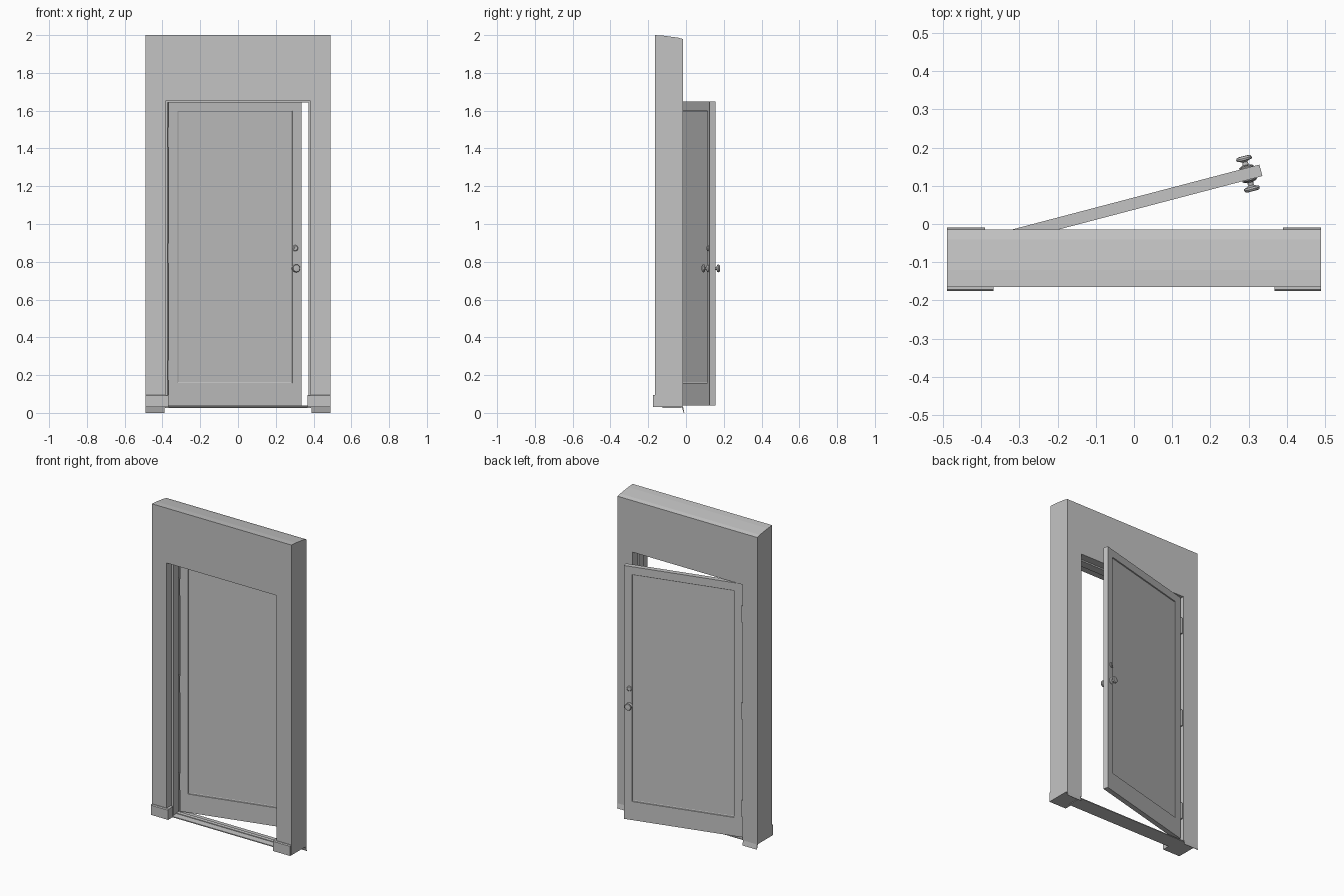
import bpy, bmesh, math
from mathutils import Matrix

if "Cube" in bpy.data.objects:
    bpy.data.objects.remove(bpy.data.objects["Cube"], do_unlink=True)

grey = bpy.data.materials.new("plain grey")
grey.use_nodes = True
GREY = (0.55, 0.55, 0.55, 1)
grey.diffuse_color = GREY
for node in grey.node_tree.nodes:
    if node.type == 'BSDF_PRINCIPLED':
        node.inputs["Base Color"].default_value = GREY

HINGE = Matrix.Translation((-0.375, -0.029, 0)) @ Matrix.Rotation(math.radians(14.7), 4, 'Z')
THICK = 0.031


def finish(name, bm, matrix=None, smooth=False):
    bmesh.ops.recalc_face_normals(bm, faces=bm.faces)
    if matrix is not None:
        bm.transform(matrix)
    mesh = bpy.data.meshes.new(name)
    bm.to_mesh(mesh)
    bm.free()
    mesh.materials.append(grey)
    ob = bpy.data.objects.new(name, mesh)
    bpy.context.collection.objects.link(ob)
    if smooth:
        bpy.ops.object.select_all(action='DESELECT')
        ob.select_set(True)
        bpy.context.view_layer.objects.active = ob
        bpy.ops.object.shade_smooth_by_angle(angle=math.radians(35))
    return ob


def loft(name, rings, matrix=None, smooth=False):
    """Skin matching closed rings of points and cap both ends."""
    bm = bmesh.new()
    loops = [[bm.verts.new(p) for p in ring] for ring in rings]
    n = len(loops[0])
    for a, b in zip(loops, loops[1:]):
        for i in range(n):
            j = (i + 1) % n
            bm.faces.new((a[i], a[j], b[j], b[i]))
    bm.faces.new(loops[0])
    bm.faces.new(loops[-1])
    return finish(name, bm, matrix, smooth)


def box(name, x, y, z, matrix=None):
    rings = [[(x[0], v, z[0]), (x[1], v, z[0]), (x[1], v, z[1]), (x[0], v, z[1])] for v in y]
    return loft(name, rings, matrix)


def extrude_x(name, profile, x0, x1):
    return loft(name, [[(x, y, z) for y, z in profile] for x in (x0, x1)])


def arch(y, outer, inner, top, head, foot=0.03):
    """Doorway-shaped ring at depth y."""
    return [(-outer, y, foot), (-outer, y, top), (outer, y, top), (outer, y, foot),
            (inner, y, foot), (inner, y, head), (-inner, y, head), (-inner, y, foot)]


def turned(name, profile, u, z, side, segments=20):
    """Turned part on the door; profile is (radius, distance from door face)."""
    rings = []
    for r, d in profile:
        y = d if side > 0 else -THICK - d
        rings.append([(u + r * math.cos(math.tau * i / segments), y,
                       z + r * math.sin(math.tau * i / segments)) for i in range(segments)])
    return loft(name, rings, HINGE, True)


# Wall surround with its top falling towards the back
loft("door_surround", [arch(y, 0.49, 0.385, top, 1.652) for y, top in
                       ((-0.165, 2.0), (-0.12, 1.997), (-0.04, 1.986), (-0.015, 1.979))])

# Door stop lining the opening
loft("door_stop", [arch(y, 0.387, 0.374, 1.655, 1.643) for y in (-0.115, -0.064)])

# Plinth blocks and small flared feet
for side, label in ((1, "left"), (-1, "right")):
    a, b = sorted((side * 0.368, side * 0.4895))
    extrude_x(label + "_plinth",
              [(-0.176, 0.03), (-0.176, 0.091), (-0.171, 0.096), (-0.125, 0.096), (-0.125, 0.03)], a, b)
    a, b = sorted((side * 0.39, side * 0.49))
    extrude_x(label + "_foot_flange", [(-0.022, 0.03), (-0.015, 0.03), (-0.009, 0.0), (-0.012, 0.0)], a, b)

# Stepped threshold
extrude_x("threshold", [(-0.125, 0.026), (-0.125, 0.032), (-0.085, 0.034), (-0.085, 0.038),
                        (-0.06, 0.038), (-0.06, 0.033), (-0.025, 0.031), (-0.025, 0.026)], -0.386, 0.386)

# Door leaf with a sunken panel on both faces
bm = bmesh.new()
bmesh.ops.create_cube(bm, size=1)
W, Z0, Z1 = 0.727, 0.04, 1.648
bm.transform(Matrix.Translation((W / 2, -THICK / 2, (Z0 + Z1) / 2)) @ Matrix.Diagonal((W, THICK, Z1 - Z0, 1)))
bm.normal_update()
panels = [f for f in bm.faces if abs(f.normal.y) > 0.9]
bmesh.ops.inset_individual(bm, faces=panels, thickness=0.07)
for f in panels:
    for v in f.verts:
        if v.co.z < 1:
            v.co.z += 0.068
bmesh.ops.inset_individual(bm, faces=panels, thickness=0.002, depth=-0.006)
bmesh.ops.inset_individual(bm, faces=panels, thickness=0.007, depth=-0.002)
finish("door_leaf", bm, HINGE)

# Knobs and locks on both faces
KNOB = [(0.019, 0), (0.019, 0.003), (0.015, 0.006), (0.008, 0.008), (0.007, 0.016),
        (0.012, 0.019), (0.02, 0.021), (0.021, 0.026), (0.018, 0.031), (0.012, 0.032)]
LOCK = [(0.016, 0), (0.016, 0.002), (0.012, 0.005), (0.006, 0.005), (0.006, 0.007)]
for side, label in ((1, "back"), (-1, "front")):
    turned(label + "_knob", KNOB, 0.692, 0.765, side)
    turned(label + "_lock", LOCK, 0.692, 0.872, side)

# Hinges: knuckle, door leaf plate and jamb plate
for n, z in enumerate((0.225, 0.845, 1.46), 1):
    h = 0.052
    rings = [[(-0.003 + 0.006 * math.cos(math.tau * i / 12), 0.004 + 0.006 * math.sin(math.tau * i / 12), v)
              for i in range(12)] for v in (z - h, z + h)]
    loft("hinge_knuckle_%d" % n, rings, HINGE, True)
    box("hinge_door_plate_%d" % n, (-0.002, 0.001), (-0.028, 0.002), (z - h, z + h), HINGE)
    box("hinge_jamb_plate_%d" % n, (-0.386, -0.383), (-0.055, -0.018), (z - h, z + h))
